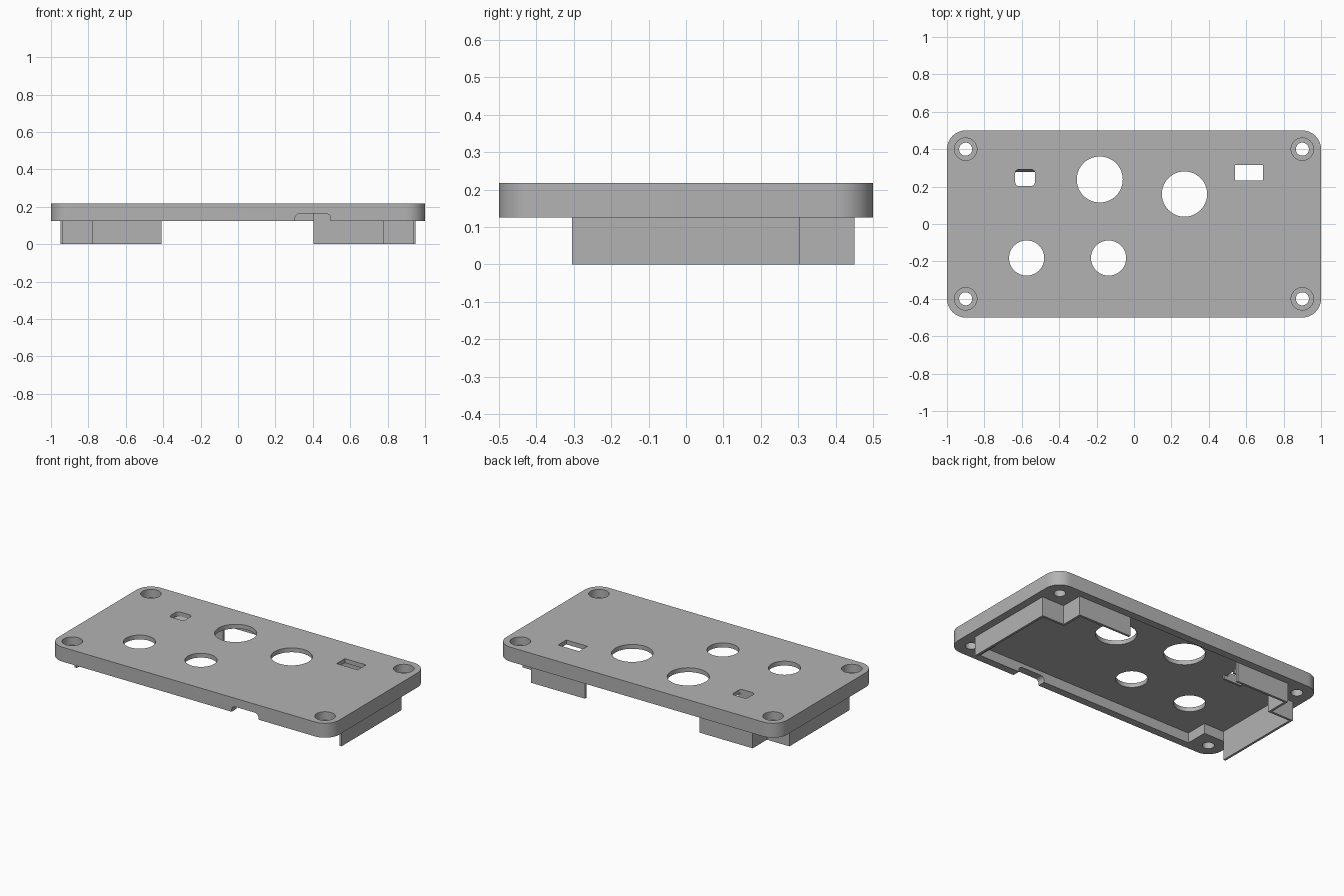
import bpy, bmesh
from math import cos, sin, pi, radians

if "Cube" in bpy.data.objects:
    bpy.data.objects.remove(bpy.data.objects["Cube"])

RIM, CEILING, TOP = 0.125, 0.19, 0.218   # rim underside, cavity ceiling, top face
LIP = 0.015                              # lip wall thickness

grey = bpy.data.materials.new("plain_grey")
grey.use_nodes = True
grey.diffuse_color = (0.45, 0.45, 0.45, 1)
grey.node_tree.nodes["Principled BSDF"].inputs["Base Color"].default_value = grey.diffuse_color


def prism(name, points, low, high):
    """Extrude a flat outline from z = low to z = high."""
    bm = bmesh.new()
    face = bm.faces.new([bm.verts.new((x, y, low)) for x, y in points])
    new = bmesh.ops.extrude_face_region(bm, geom=[face])["geom"]
    for v in new:
        if isinstance(v, bmesh.types.BMVert):
            v.co.z = high
    bmesh.ops.recalc_face_normals(bm, faces=bm.faces)
    mesh = bpy.data.meshes.new(name)
    bm.to_mesh(mesh)
    bm.free()
    mesh.materials.append(grey)
    obj = bpy.data.objects.new(name, mesh)
    bpy.context.collection.objects.link(obj)
    return obj


def circle(x, y, r, steps=48):
    return [(x + r * cos(2 * pi * i / steps), y + r * sin(2 * pi * i / steps)) for i in range(steps)]


def rectangle(x0, x1, y0, y1):
    return [(x0, y0), (x1, y0), (x1, y1), (x0, y1)]


def rounded(x0, x1, y0, y1, r, steps=10):
    points = []
    centres = rectangle(x0 + r, x1 - r, y0 + r, y1 - r)
    for k, (cx, cy) in enumerate(centres):
        for i in range(steps + 1):
            a = pi + (k + i / steps) * pi / 2
            points.append((cx + r * cos(a), cy + r * sin(a)))
    return points


def cut(target, cutter):
    cutter.hide_render = True
    mod = target.modifiers.new("cut", "BOOLEAN")
    mod.operation, mod.solver, mod.object = "DIFFERENCE", "EXACT", cutter
    bpy.context.view_layer.objects.active = target
    bpy.ops.object.modifier_apply(modifier=mod.name)
    bpy.data.objects.remove(cutter)


# Lid plate with rounded corners
lid = prism("lid", rounded(-1, 1, -0.5, 0.5, 0.1), RIM, TOP)

# Underside cavity, stepped in around the screw corners
quarter = [(0.95, 0.305), (0.79, 0.305), (0.79, 0.45)]
outline = quarter + [(-x, y) for x, y in reversed(quarter)]
outline += [(-x, -y) for x, y in outline]
cut(lid, prism("cavity_cutter", outline, 0, CEILING))

# Screw holes with counterbores
for sx in (-1, 1):
    for sy in (-1, 1):
        cut(lid, prism("screw_cutter", circle(sx * 0.9, sy * 0.4, 0.035), 0, 0.3))
        cut(lid, prism("counterbore_cutter", circle(sx * 0.9, sy * 0.4, 0.06), 0.165, 0.3))

# Round panel openings
for x, y, r in [(-0.183, 0.238, 0.123), (0.27, 0.16, 0.121), (-0.574, -0.182, 0.094), (-0.136, -0.182, 0.094)]:
    cut(lid, prism("opening_cutter", circle(x, y, r), 0, 0.3))

# Rectangular window and rounded switch slot
cut(lid, prism("window_cutter", rectangle(0.54, 0.69, 0.232, 0.316), 0, 0.3))
cut(lid, prism("slot_cutter", rounded(-0.635, -0.53, 0.203, 0.292, 0.02), 0, 0.3))

# Cable notch through the front rim
notch = prism("notch_cutter", rounded(0.305, 0.495, 0, 0.163, 0.025), 0.4, 0.6)
notch.rotation_euler.x = radians(90)
cut(lid, notch)

# Lip walls hanging below both ends
for side, sx, end in (("left", 1, 0.405), ("right", -1, 0.41)):
    outer = [(0.95, -0.305), (0.95, 0.305), (0.79, 0.305), (0.79, 0.45), (end, 0.45)]
    t = LIP
    inner = [(end, 0.45 - t), (0.79 - t, 0.45 - t), (0.79 - t, 0.305 - t), (0.95 - t, 0.305 - t), (0.95 - t, -0.305)]
    prism(side + "_lip", [(sx * x, y) for x, y in outer + inner], 0, CEILING)

# Small ledges under the switch slot
prism("slot_front_ledge", rectangle(-0.65, -0.515, 0.19, 0.203), 0.165, CEILING)
back = prism("slot_back_ledge", rectangle(-0.65, -0.515, 0.292, 0.304), 0.165, CEILING)
for v in back.data.vertices:
    if v.co.z < 0.17:
        v.co.y -= 0.014

# Smooth rounded walls, keep sharp edges
bpy.ops.object.select_all(action="DESELECT")
lid.select_set(True)
bpy.context.view_layer.objects.active = lid
bpy.ops.object.shade_smooth_by_angle(angle=radians(30))
